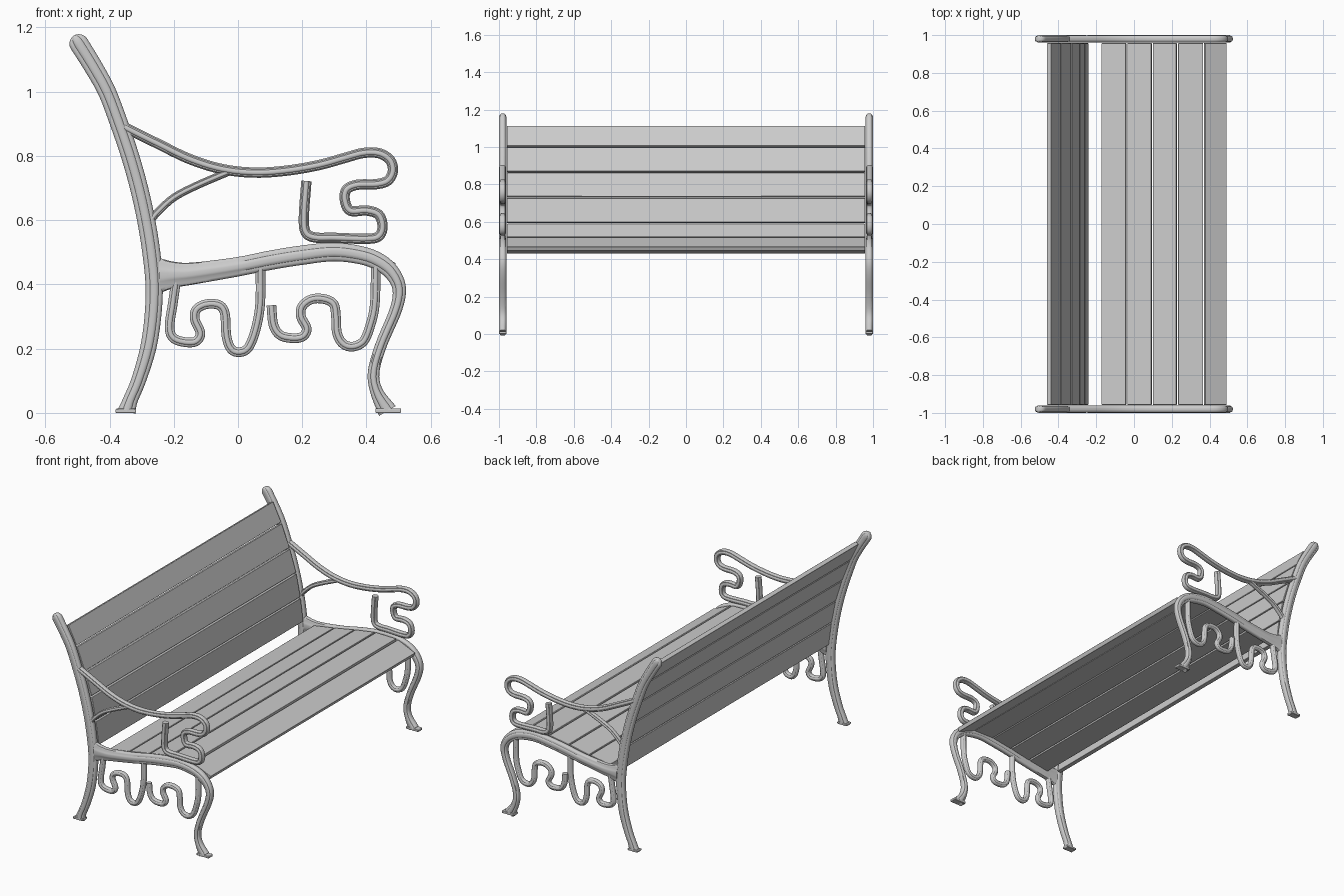
import bpy, bmesh, math
from mathutils import Vector

if "Cube" in bpy.data.objects:
    bpy.data.objects.remove(bpy.data.objects["Cube"])

SIDE_Y = -0.98   # centre plane of one cast side frame, mirrored to the other
# half cross-section of a casting: rounded edge with a raised central bead
QUARTER = [(1, 0.25), (0.93, 0.55), (0.72, 0.74), (0.48, 0.76), (0.36, 0.93), (0.15, 1.0)]
SECTION = (QUARTER + [(-u, v) for u, v in reversed(QUARTER)]
           + [(-u, -v) for u, v in QUARTER] + [(u, -v) for u, v in reversed(QUARTER)])


def finish(name, bm, mirror=True, bevel=0.0):
    bmesh.ops.recalc_face_normals(bm, faces=bm.faces)
    me = bpy.data.meshes.new(name)
    bm.to_mesh(me)
    bm.free()
    ob = bpy.data.objects.new(name, me)
    bpy.context.collection.objects.link(ob)
    if bevel:
        b = ob.modifiers.new("bevel", 'BEVEL')
        b.width, b.segments = bevel, 2
    if mirror:
        m = ob.modifiers.new("mirror", 'MIRROR')
        m.use_axis = (False, True, False)
        m.use_clip = False
    bpy.ops.object.select_all(action='DESELECT')
    ob.select_set(True)
    bpy.context.view_layer.objects.active = ob
    bpy.ops.object.shade_smooth_by_angle(angle=math.radians(40))
    return ob


def spline(pts, steps=5):
    """Smooth (x, z, half width) stations through the control points."""
    p = [Vector(q) for q in pts]
    p = [2 * p[0] - p[1]] + p + [2 * p[-1] - p[-2]]
    out = []
    for i in range(1, len(p) - 2):
        a, b, c, d = p[i - 1:i + 3]
        for k in range(steps):
            t = k / steps
            out.append(0.5 * (2 * b + (c - a) * t + (2 * a - 5 * b + 4 * c - d) * t * t
                              + (3 * b - a - 3 * c + d) * t ** 3))
    return out + [p[-2]]


def casting(name, pts, thick, width=None, round_end=False):
    """Sweep the beaded section along a path lying in the side plane."""
    if width:
        pts = [(x, z, width) for x, z in pts]
    st = spline(pts)
    rings = []
    for i, s in enumerate(st):
        t = (st[min(i + 1, len(st) - 1)] - st[max(i - 1, 0)]).xy.normalized()
        rings.append((s.xy, t, s.z, thick))
    if round_end:
        c, t, w, _ = rings[-1]
        for deg in (20, 40, 60, 75, 86):
            a = math.radians(deg)
            rings.append((c + t * w * math.sin(a), t, w * math.cos(a),
                          thick * (0.55 + 0.45 * math.cos(a))))
    bm = bmesh.new()
    loops = []
    for c, t, w, th in rings:
        loops.append([bm.verts.new((c.x - t.y * u * w, SIDE_Y + v * th, c.y + t.x * u * w))
                      for u, v in SECTION])
    n = len(SECTION)
    for a, b in zip(loops, loops[1:]):
        for k in range(n):
            bm.faces.new((a[k], a[(k + 1) % n], b[(k + 1) % n], b[k]))
    bm.faces.new(loops[0])
    bm.faces.new(loops[-1])
    return finish(name, bm)


def foot(name, x0, x1, h):
    bm = bmesh.new()
    bmesh.ops.create_cube(bm, size=1)
    for v in bm.verts:
        v.co = ((x0 + x1) / 2 + v.co.x * (x1 - x0), SIDE_Y + v.co.y * 0.04, (v.co.z + 0.5) * h)
    finish(name, bm, bevel=0.003)


def slat(name, a, b, thick=0.024, gap=0.004):
    """Full-length board whose cross-section runs from a to b in the xz plane."""
    a, b = Vector(a), Vector(b)
    t = (b - a).normalized()
    n = Vector((-t.y, t.x)) * thick / 2
    a, b = a + t * gap, b - t * gap
    bm = bmesh.new()
    ends = [[bm.verts.new((p.x, y, p.y)) for p in (a - n, b - n, b + n, a + n)]
            for y in (-0.957, 0.957)]
    for k in range(4):
        bm.faces.new((ends[0][k], ends[0][(k + 1) % 4], ends[1][(k + 1) % 4], ends[1][k]))
    bm.faces.new(ends[0])
    bm.faces.new(ends[1])
    finish(name, bm, mirror=False, bevel=0.002)


# back post and rear leg
casting("back_post", [(-.346, .005, .028), (-.335, .04, .023), (-.31, .1, .023), (-.28, .2, .025),
                      (-.265, .3, .026), (-.261, .4, .027), (-.27, .5, .028), (-.286, .6, .028),
                      (-.308, .7, .028), (-.336, .8, .028), (-.37, .9, .028), (-.408, 1.0, .028),
                      (-.452, 1.08, .029), (-.495, 1.149, .03)], 0.02, round_end=True)

# seat rail that curls over into the front leg
casting("seat_rail_and_front_leg", [
    (-.245, .428, .055), (-.2, .43, .041), (-.14, .434, .034), (0, .455, .03), (.1, .475, .03),
    (.2, .491, .03), (.3, .501, .029), (.39, .489, .028), (.445, .466, .027), (.482, .433, .024),
    (.502, .385, .021), (.491, .32, .019), (.445, .21, .018), (.422, .125, .018),
    (.432, .065, .02), (.465, .006, .03)], 0.02)

# feet
foot("back_foot", -.381, -.317, .013)
foot("front_foot", .428, .508, .014)

# armrest with its S-shaped scroll
casting("armrest", [(-.355, .89), (-.25, .838), (-.15, .79), (-.05, .759), (.05, .748), (.15, .754),
                    (.25, .771), (.33, .793), (.39, .809), (.44, .808), (.474, .786), (.482, .752),
                    (.466, .723), (.43, .712), (.37, .71), (.337, .694), (.333, .66), (.35, .629),
                    (.4, .63), (.438, .617), (.45, .58), (.438, .55), (.4, .542), (.3, .545),
                    (.24, .546), (.211, .562), (.205, .61), (.213, .722)], 0.018, 0.016)
casting("armrest_brace", [(-.275, .595), (-.25, .625), (-.2, .67), (-.13, .707), (-.03, .75)],
        0.015, 0.012)

# scrollwork under the seat
casting("rear_scroll", [(-.193, .41), (-.203, .34), (-.213, .27), (-.203, .235), (-.17, .221),
                        (-.132, .222), (-.117, .248), (-.134, .29), (-.13, .321), (-.1, .338),
                        (-.06, .336), (-.041, .31), (-.036, .24), (-.022, .2), (.003, .189),
                        (.032, .203), (.055, .26), (.069, .34), (.07, .455)], 0.015, 0.015)
casting("front_scroll", [(.104, .335), (.11, .275), (.13, .243), (.165, .233), (.2, .237),
                         (.214, .262), (.196, .3), (.2, .332), (.23, .354), (.27, .354),
                         (.298, .338), (.305, .3), (.308, .25), (.325, .217), (.355, .206),
                         (.39, .222), (.411, .27), (.426, .34), (.429, .475)], 0.015, 0.015)

# seat boards follow the rail
seat = [(-.174, .44), (-.037, .462), (.097, .487), (.23, .508), (.37, .506), (.49, .454)]
for i, (a, b) in enumerate(zip(seat, seat[1:])):
    slat(f"seat_slat_{i + 1}", a, b)

# back boards follow the post
back = [(-.253, .452), (-.272, .592), (-.299, .728), (-.342, .863), (-.396, .998), (-.452, 1.112)]
for i, (a, b) in enumerate(zip(back, back[1:])):
    slat(f"back_slat_{i + 1}", a, b)
